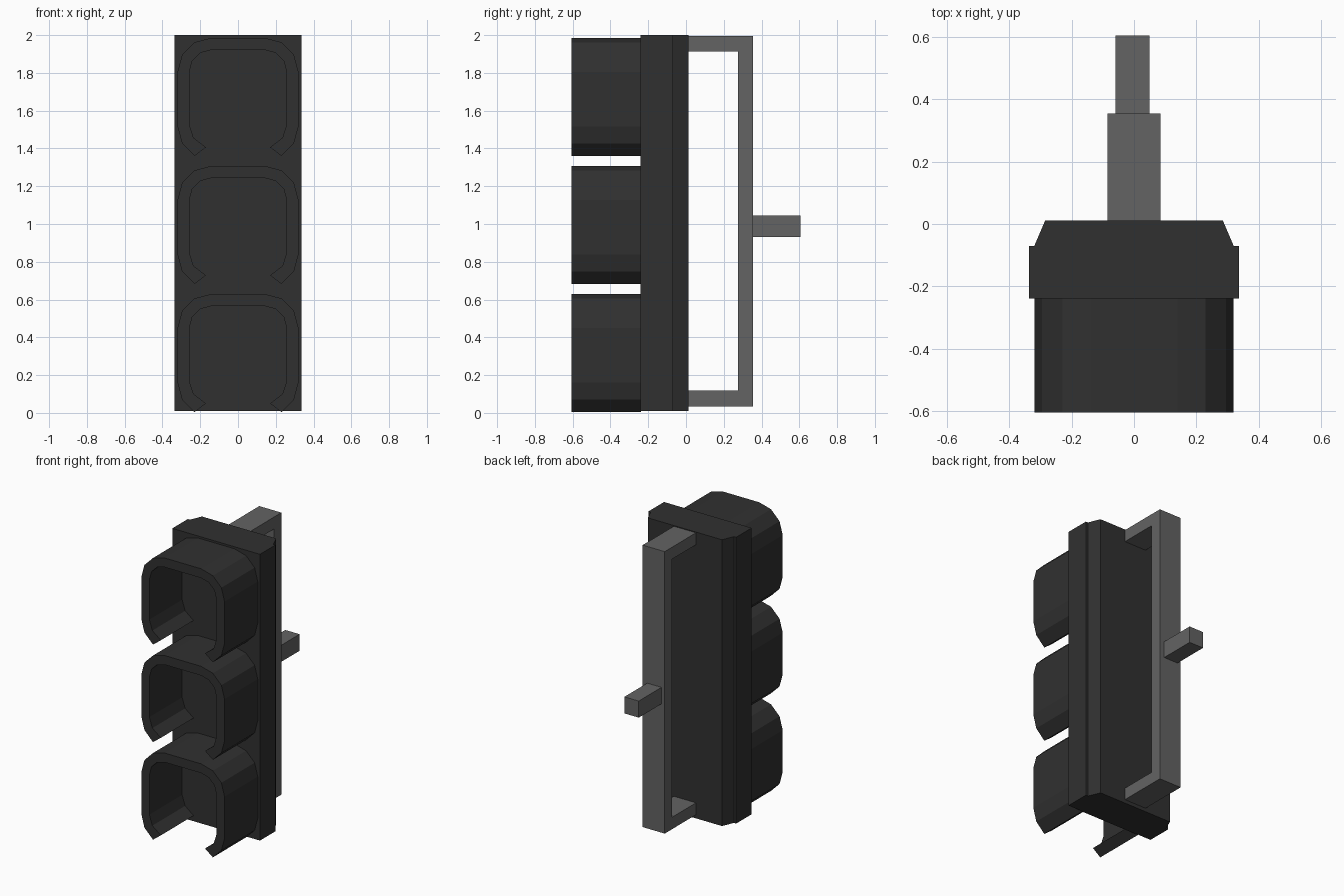
import bpy, bmesh, math

cube = bpy.data.objects.get("Cube")
if cube:
    bpy.data.objects.remove(cube, do_unlink=True)


def material(name, value):
    m = bpy.data.materials.new(name)
    m.use_nodes = True
    col = (value, value, value, 1)
    m.diffuse_color = col
    m.node_tree.nodes["Principled BSDF"].inputs["Base Color"].default_value = col
    return m


BLACK = material("matte black", 0.030)
GREY = material("bracket grey", 0.125)


def extrude(name, points, axis, start, end, mat):
    """Extrude a 2D outline: axis 'x' uses (y, z), 'y' uses (x, z), 'z' uses (x, y)."""
    place = {"x": lambda p, d: (d, p[0], p[1]),
             "y": lambda p, d: (p[0], d, p[1]),
             "z": lambda p, d: (p[0], p[1], d)}[axis]
    bm = bmesh.new()
    lo = [bm.verts.new(place(p, start)) for p in points]
    hi = [bm.verts.new(place(p, end)) for p in points]
    n = len(points)
    bm.faces.new(lo)
    bm.faces.new(hi[::-1])
    for i in range(n):
        j = (i + 1) % n
        bm.faces.new((lo[j], lo[i], hi[i], hi[j]))
    bmesh.ops.recalc_face_normals(bm, faces=bm.faces)
    me = bpy.data.meshes.new(name)
    bm.to_mesh(me)
    bm.free()
    me.materials.append(mat)
    ob = bpy.data.objects.new(name, me)
    bpy.context.collection.objects.link(ob)
    return ob


def mirrored(half):
    """Close a right-hand half outline with its mirror image."""
    return half + [(-x, y) for x, y in reversed(half)]


def arc(cx, cz, r, angles):
    return [(cx + r * math.cos(math.radians(a)), cz + r * math.sin(math.radians(a)))
            for a in angles]


# Housing with a stepped, chamfered back
extrude("housing", mirrored([(0.337, -0.24), (0.337, -0.07), (0.32, -0.07), (0.285, 0.012)]),
        "z", 0.01, 2.0, BLACK)

# Visor outline: rounded square ring, open at the bottom
outer = arc(0.14, 0.16, 0.18, (-60, -30, 0)) + arc(0.14, 0.45, 0.18, (0, 30, 60, 90))
inner = [(0.17, 0.05), (0.235, 0.10), (0.258, 0.17)] + arc(0.14, 0.448, 0.118, (0, 30, 60, 90))
ring = outer + [(-x, z) for x, z in reversed(outer)] \
    + [(-x, z) for x, z in inner] + inner[::-1]

# Three visors, each with a thin lens plate behind it
for i, part in enumerate(("lower", "middle", "upper")):
    base = i * 0.678
    extrude(part + "_visor", [(x, z + base) for x, z in ring], "y", -0.605, -0.238, BLACK)
    lens = [(0.215, 0.011), (0.275, 0.10), (0.275, 0.45), (0.225, 0.55), (0.14, 0.59)]
    extrude(part + "_lens", mirrored([(x, z + base) for x, z in lens]),
            "y", -0.245, -0.238, BLACK)

# Rear mounting bracket and stub
extrude("bracket", [(0.005, 1.995), (0.355, 1.995), (0.355, 0.035), (0.005, 0.035),
                    (0.005, 0.118), (0.275, 0.118), (0.275, 1.912), (0.005, 1.912)],
        "x", -0.085, 0.085, GREY)
extrude("mounting_stub", [(0.35, 0.93), (0.605, 0.93), (0.605, 1.045), (0.35, 1.045)],
        "x", -0.06, 0.05, GREY)
